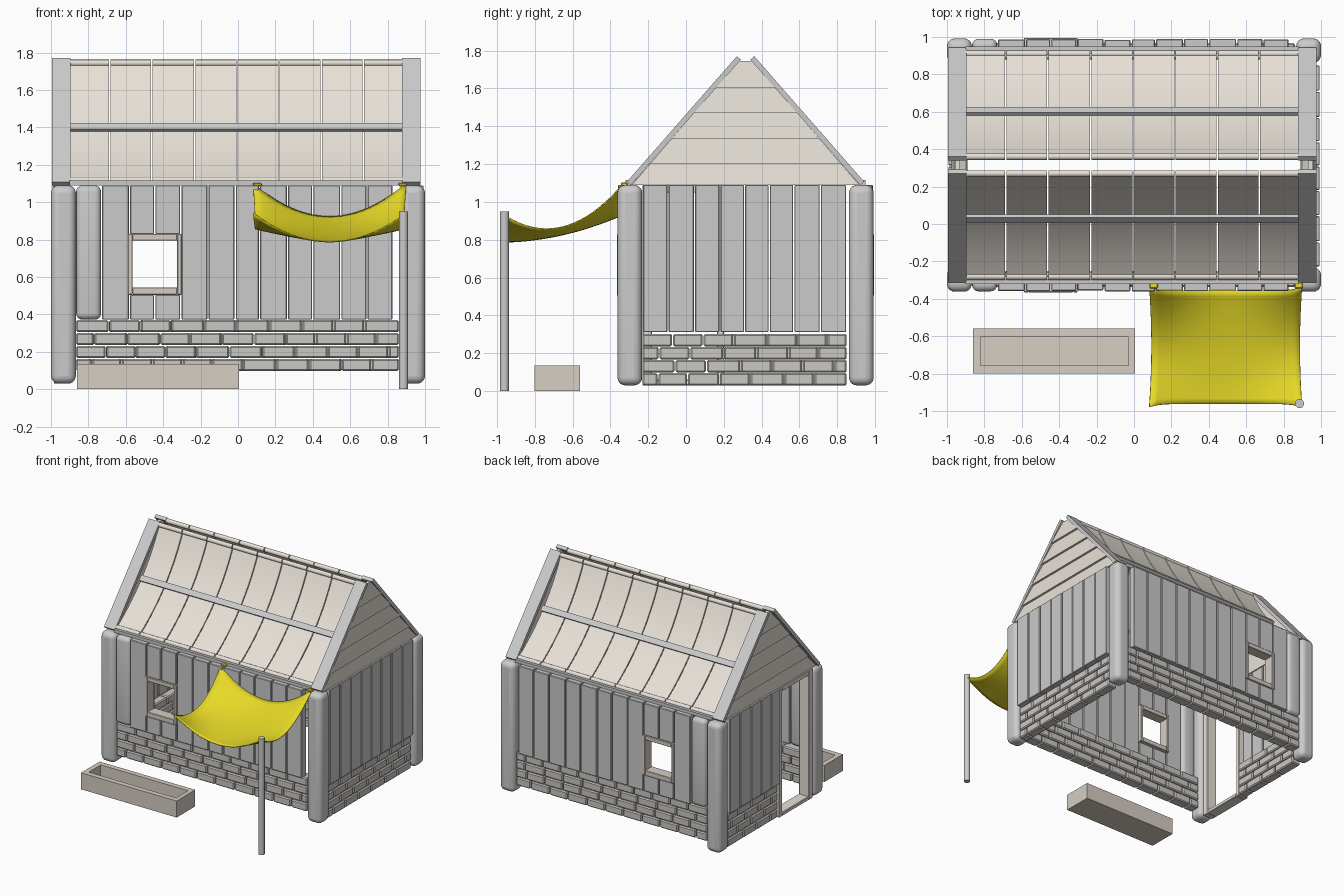
import bpy, bmesh, math, random
from mathutils import Vector

if "Cube" in bpy.data.objects:
    bpy.data.objects.remove(bpy.data.objects["Cube"])

random.seed(4)
YC = 0.315          # mid-depth of the house, front and back mirror about it


def material(name, rgb):
    m = bpy.data.materials.new(name)
    m.diffuse_color = (*rgb, 1)
    m.use_nodes = True
    m.node_tree.nodes["Principled BSDF"].inputs["Base Color"].default_value = m.diffuse_color
    return m


CREAM = material("cream", (0.80, 0.75, 0.68))
STONE = material("stone", (0.60, 0.58, 0.55))
TAN = material("tan", (0.68, 0.62, 0.55))
YELLOW = material("yellow", (0.80, 0.70, 0.02))


def finish(name, bm, mat=None, bevel=0, seg=1, smooth=False):
    bmesh.ops.recalc_face_normals(bm, faces=bm.faces)
    me = bpy.data.meshes.new(name)
    bm.to_mesh(me)
    bm.free()
    ob = bpy.data.objects.new(name, me)
    bpy.context.collection.objects.link(ob)
    if mat:
        me.materials.append(mat)
    if bevel:
        mod = ob.modifiers.new("bevel", "BEVEL")
        mod.width, mod.segments, mod.limit_method = bevel, seg, 'ANGLE'
    if smooth:
        for p in me.polygons:
            p.use_smooth = True
    return ob


def prism(bm, a, b):
    """Closed solid between two matching outlines."""
    va = [bm.verts.new(p) for p in a]
    vb = [bm.verts.new(p) for p in b]
    bm.faces.new(va)
    bm.faces.new(vb[::-1])
    for i in range(len(va)):
        j = (i + 1) % len(va)
        bm.faces.new((va[i], vb[i], vb[j], va[j]))


def box(bm, x0, x1, y0, y1, z0, z1):
    ring = [(x0, y0), (x1, y0), (x1, y1), (x0, y1)]
    prism(bm, [(x, y, z0) for x, y in ring], [(x, y, z1) for x, y in ring])


def boxes(name, items, mat=None, bevel=0, seg=1, smooth=False):
    bm = bmesh.new()
    for it in items:
        box(bm, *it)
    return finish(name, bm, mat, bevel, seg, smooth)


def side_y(y0, y1, back):
    return (2 * YC - y1, 2 * YC - y0) if back else (y0, y1)


def side_x(x0, x1, left):
    return (-x1, -x0) if left else (x0, x1)


def bricks(a0, a1, z0, rows=4, h=0.069, w=0.168):
    """Running-bond rectangles (a0, a1, z0, z1) in one wall plane."""
    out = []
    for r in range(rows):
        a = a0
        step = w * (0.55 if r % 2 == 0 else 1)
        while a < a1 - 0.01:
            e = a + step + random.uniform(-0.012, 0.012)
            if e > a1 - 0.05:
                e = a1
            out.append((a, e - 0.005, z0 + r * h, z0 + (r + 1) * h - 0.004))
            a, step = e, w
    return out


# Corner posts
for sx in (-1, 1):
    for back in (False, True):
        y = side_y(-0.362, -0.232, back)
        x = side_x(0.867, 1.0, sx < 0)
        ob = boxes("corner_post", [(*x, *y, 0.03, 1.09)], bevel=0.042, seg=5, smooth=True)
        with bpy.context.temp_override(object=ob, active_object=ob, selected_objects=[ob],
                                       selected_editable_objects=[ob]):
            bpy.ops.object.shade_smooth_by_angle(angle=math.radians(40))

# Long walls: stone base, planks, rounded end log, window frame
edges = [-0.73, -0.58, -0.445, -0.305, -0.16, -0.015, 0.115, 0.265, 0.40, 0.55, 0.69, 0.83]
for back in (False, True):
    tag = "back" if back else "front"
    y = side_y(-0.338, -0.25, back)
    boxes(tag + "_stone_base", [(a, b, *y, c, d) for a, b, c, d in bricks(-0.865, 0.865, 0.098)],
          STONE, 0.008)
    planks = []
    for a, b in zip(edges, edges[1:]):
        y = side_y(-0.36 + random.uniform(0, 0.006), -0.3, back)
        spans = [(0.372, 0.505), (0.83, 1.09)] if -0.59 < a < -0.4 else [(0.372, 1.09)]
        planks += [(a + 0.003, b - 0.004, *y, c, d) for c, d in spans]
    boxes(tag + "_planks", planks, None, 0.004)
    y = side_y(-0.36, -0.285, back)
    boxes(tag + "_end_log", [(-0.865, -0.732, *y, 0.372, 1.09)], None, 0.034, 4, True)
    y = side_y(-0.365, -0.275, back)
    boxes(tag + "_window_frame", [
        (-0.588, -0.565, *y, 0.505, 0.83), (-0.325, -0.302, *y, 0.505, 0.83),
        (-0.565, -0.325, *y, 0.505, 0.545), (-0.565, -0.325, *y, 0.795, 0.83)], TAN, 0.003)
    y = side_y(-0.32, -0.28, back)
    boxes(tag + "_eave_beam", [(-0.9, 0.88, *y, 1.09, 1.115)])

# End walls: full on the right, doorway on the left
side_edges = [-0.23, -0.095, 0.045, 0.18, 0.31, 0.44, 0.57, 0.71, 0.85]
for left in (False, True):
    tag = "left" if left else "right"
    start = 0.2 if left else -0.23
    x = side_x(0.89, 0.97, left)
    boxes(tag + "_stone_base", [(*x, a, b, c, d) for a, b, c, d in bricks(start, 0.855, 0.03)],
          STONE, 0.008)
    x = side_x(0.935, 0.992, left)
    ed = [0.2] + side_edges[4:] if left else side_edges
    boxes(tag + "_planks", [(*x, a + 0.003, b - 0.003, 0.312, 1.09) for a, b in zip(ed, ed[1:])],
          None, 0.004)

    # Gable clapboards
    bm = bmesh.new()
    zs = [1.09, 1.2, 1.335, 1.47, 1.605, 1.745]
    s = -1 if left else 1
    for z0, z1 in zip(zs, zs[1:]):
        w0, w1 = (0.035 + (1.745 - z) * 0.865 for z in (z0, z1))
        lo = [(YC - w0, z0), (YC + w0, z0)]
        hi = [(YC + w1, z1), (YC - w1, z1)]
        inner = [(s * 0.93, *p) for p in lo + hi]
        outer = [(s * 0.975, *p) for p in lo] + [(s * 0.957, *p) for p in hi]
        prism(bm, inner, outer)
    finish(tag + "_gable_boards", bm, CREAM)

# Door frame
boxes("door_frame", [(-0.985, -0.895, -0.23, -0.18, 0.03, 1.09),
                     (-0.985, -0.895, 0.165, 0.2, 0.03, 1.09),
                     (-0.985, -0.895, -0.18, 0.165, 1.05, 1.09),
                     (-0.985, -0.895, -0.18, 0.165, 0.03, 0.06)], CREAM, 0.004)

# Roof: sagging strips with rolled ends, cross beam and barge boards
A, B = Vector((-0.285, 1.12)), Vector((0.265, 1.748))
D = (B - A).normalized()
N = Vector((-D.y, D.x))
L = (B - A).length
tiles = [-0.90, -0.685, -0.46, -0.23, -0.005, 0.22, 0.445, 0.67, 0.88]


def slope(name, pts, spans, back, mat=None, smooth=False):
    """Extrude a (distance, height) roof section along x."""
    bm = bmesh.new()
    for x0, x1 in spans:
        prof = [A + D * s + N * n for s, n in pts]
        if back:
            prof = [Vector((2 * YC - p.x, p.y)) for p in prof]
        prism(bm, [(x0, p.x, p.y) for p in prof], [(x1, p.x, p.y) for p in prof])
    ob = finish(name, bm, mat, 0, 1, smooth)
    if smooth:
        with bpy.context.temp_override(object=ob, active_object=ob, selected_objects=[ob],
                                       selected_editable_objects=[ob]):
            bpy.ops.object.shade_smooth_by_angle(angle=math.radians(40))


def rect(s0, s1, n0, n1):
    return [(s0, n0), (s1, n0), (s1, n1), (s0, n1)]


for back in (False, True):
    tag = "back" if back else "front"
    ts = [i / 14 for i in range(15)]
    sag = [(t * L, -0.24 * t * (1 - t)) for t in ts]
    section = sag + [(s, n - 0.014) for s, n in reversed(sag)]
    spans = [(a + 0.003, b - 0.004) for a, b in zip(tiles, tiles[1:])]
    slope(tag + "_roof_strips", section, spans, back, CREAM, True)
    for s in (0, L):
        roll = [(s + 0.018 * math.cos(k * math.pi / 6), 0.018 * math.sin(k * math.pi / 6) - 0.006)
                for k in range(12)]
        slope(tag + "_roof_roll", roll, spans, back, CREAM, True)
    slope(tag + "_roof_beam", rect(0.395, 0.44, -0.062, -0.04), [(-0.9, 0.88)], back)
    slope(tag + "_barge_boards", rect(-0.028, L + 0.02, -0.016, 0.012),
          [(-0.995, -0.895), (0.878, 0.975)], back)

# Awning cloth hung from the eave
bm = bmesh.new()
n = 20
grid = []
for j in range(n + 1):
    v = j / n
    row = []
    for i in range(n + 1):
        u = i / n * 2 - 1
        edge = 1.1 - 0.78 * v + 0.62 * v * v
        mid = 0.92 - 0.256 * v + 0.121 * v * v
        k = abs(u) ** 2
        x = 0.49 + u * (0.41 - 0.05 * v * (1 - v))
        y0 = -0.355 + 0.03 * abs(u) ** 12
        y1 = -0.962 - 0.018 * abs(u) ** 8
        row.append(bm.verts.new((x, y0 + (y1 - y0) * v, mid + (edge - mid) * k)))
    grid.append(row)
for j in range(n):
    for i in range(n):
        bm.faces.new((grid[j][i], grid[j + 1][i], grid[j + 1][i + 1], grid[j][i + 1]))
cloth = finish("awning_cloth", bm, YELLOW, smooth=True)
cloth.modifiers.new("thickness", "SOLIDIFY").thickness = 0.006
boxes("awning_ties", [(x - 0.022, x + 0.022, -0.345, -0.31, 1.085, 1.103) for x in (0.105, 0.88)],
      YELLOW, 0.005)

# Awning pole
bpy.ops.mesh.primitive_cylinder_add(vertices=20, radius=0.024, depth=0.95, location=(0.885, -0.96, 0.475))
bpy.context.object.name = "awning_pole"
bpy.ops.object.shade_smooth_by_angle(angle=math.radians(40))

# Planter trough
boxes("planter", [(-0.86, 0.005, -0.8, -0.757, 0, 0.135), (-0.86, 0.005, -0.603, -0.56, 0, 0.135),
                  (-0.86, -0.82, -0.757, -0.603, 0, 0.135), (-0.03, 0.005, -0.757, -0.603, 0, 0.135),
                  (-0.82, -0.03, -0.757, -0.603, 0, 0.04)], TAN)
